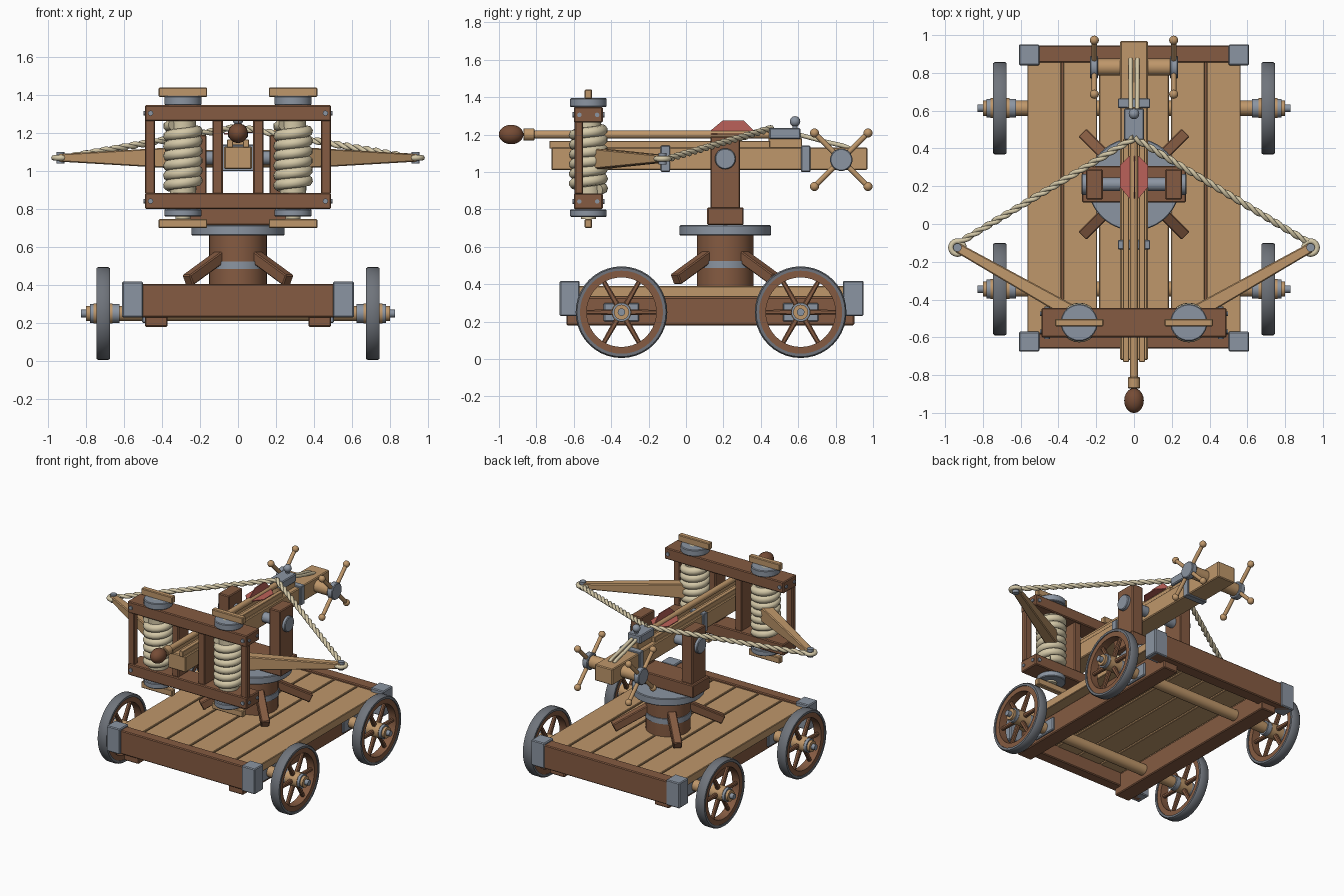
import bpy, bmesh, math
from mathutils import Vector

if "Cube" in bpy.data.objects:
    bpy.data.objects.remove(bpy.data.objects["Cube"])

def mat(name, c):
    m = bpy.data.materials.new(name)
    m.diffuse_color = (*c, 1)
    m.use_nodes = True
    m.node_tree.nodes["Principled BSDF"].inputs["Base Color"].default_value = m.diffuse_color
    return m

BROWN = mat("brown wood", (.235, .105, .054))
DARK = mat("dark brown wood", (.18, .072, .036))
TAN = mat("tan wood", (.52, .31, .145))
STEEL = mat("blue grey steel", (.26, .30, .36))
IRON = mat("dark iron", (.16, .175, .20))
ROPE = mat("pale rope", (.66, .58, .39))
RED = mat("faded red", (.50, .12, .10))

def finish(name, bm, m, bevel=0, smooth=False):
    bmesh.ops.recalc_face_normals(bm, faces=bm.faces)
    me = bpy.data.meshes.new(name)
    bm.to_mesh(me)
    bm.free()
    me.materials.append(m)
    o = bpy.data.objects.new(name, me)
    bpy.context.collection.objects.link(o)
    bpy.context.view_layer.objects.active = o
    bpy.ops.object.select_all(action='DESELECT')
    o.select_set(True)
    if smooth:
        bpy.ops.object.shade_smooth_by_angle(angle=math.radians(35))
    if bevel:
        b = o.modifiers.new("bevel", 'BEVEL')
        b.width, b.segments = bevel, 1
    return o

def box(name, x, y, z, m, bevel=.006):
    bm = bmesh.new()
    bmesh.ops.create_cube(bm, size=1)
    for v in bm.verts:
        v.co = [(a + b) / 2 + t * abs(b - a) for (a, b), t in zip((x, y, z), v.co)]
    return finish(name, bm, m, bevel)

def mbox(name, s, x, y, z, m, bevel=.006):
    return box(name, sorted((s * x[0], s * x[1])), y, z, m, bevel)

def beam(name, p, q, size0, size1, m):
    # tapered square bar; sizes are (width, height) at each end
    p, q = Vector(p), Vector(q)
    d = (q - p).normalized()
    side = d.cross(Vector((0, 0, 1))).normalized()
    up = side.cross(d)
    bm = bmesh.new()
    rings = [[bm.verts.new(c + side * (i * w / 2) + up * (j * h / 2))
              for i, j in ((-1, -1), (1, -1), (1, 1), (-1, 1))]
             for c, (w, h) in ((p, size0), (q, size1))]
    for i in range(4):
        k = (i + 1) % 4
        bm.faces.new((rings[0][i], rings[0][k], rings[1][k], rings[1][i]))
    bm.faces.new(rings[0])
    bm.faces.new(rings[1])
    return finish(name, bm, m, .006)

def cyl(name, p, q, r, m, bevel=0, n=32):
    p, q = Vector(p), Vector(q)
    bm = bmesh.new()
    bmesh.ops.create_cone(bm, cap_ends=True, segments=n, radius1=r, radius2=r, depth=(q - p).length)
    bm.transform(Vector((0, 0, 1)).rotation_difference(q - p).to_matrix().to_4x4())
    bmesh.ops.translate(bm, verts=bm.verts, vec=(p + q) / 2)
    return finish(name, bm, m, bevel, True)

def ball(name, c, r, m):
    bm = bmesh.new()
    bmesh.ops.create_uvsphere(bm, u_segments=20, v_segments=12, radius=1)
    for v in bm.verts:
        v.co = [a + b * t for a, b, t in zip(c, r, v.co)]
    return finish(name, bm, m, 0, True)

def ring(name, c, profile, m, n=40):
    # lathe a closed (x, radius) profile about the x axis
    bm = bmesh.new()
    rows = [[bm.verts.new((c[0] + x, c[1] + r * math.cos(a), c[2] + r * math.sin(a))) for x, r in profile]
            for a in (2 * math.pi * i / n for i in range(n))]
    k = len(profile)
    for i in range(n):
        for j in range(k):
            A, B = rows[i], rows[(i + 1) % n]
            bm.faces.new((A[j], A[(j + 1) % k], B[(j + 1) % k], B[j]))
    return finish(name, bm, m, 0, True)

def tube(name, pts, r, m, cyclic=False):
    cu = bpy.data.curves.new(name, 'CURVE')
    cu.dimensions, cu.bevel_depth, cu.bevel_resolution, cu.use_fill_caps = '3D', r, 2, True
    sp = cu.splines.new('POLY')
    sp.points.add(len(pts) - 1)
    for a, b in zip(sp.points, pts):
        a.co = (*b, 1)
    sp.use_cyclic_u = cyclic
    sp.use_smooth = True
    cu.materials.append(m)
    o = bpy.data.objects.new(name, cu)
    bpy.context.collection.objects.link(o)
    bpy.ops.object.select_all(action='DESELECT')
    o.select_set(True)
    bpy.context.view_layer.objects.active = o
    bpy.ops.object.convert(target='MESH')

def helix(p, q, r, turns, phase=0, steps=24):
    p, q = Vector(p), Vector(q)
    d = (q - p).normalized()
    u = d.orthogonal().normalized()
    v = d.cross(u)
    n = int(turns * steps)
    return [p.lerp(q, i / n) + r * (u * math.cos(t) + v * math.sin(t))
            for i in range(n + 1) for t in [phase + 2 * math.pi * i / steps]]

# Deck: planks, rails, end beams, corner irons
for i in range(6):
    x = -.475 + .19 * i
    box("deck_plank", (x - .09, x + .09), (-.59, .86), (.33, .39), TAN, .004)
for n, y in (("front_beam", (-.66, -.58)), ("back_beam", (.855, .945))):
    box(n, (-.59, .59), y, (.23, .405), BROWN)
for s in (-1, 1):
    mbox("side_rail", s, (.37, .49), (-.64, .9), (.18, .33), BROWN)
    for y in ((-.675, -.57), (.84, .95)):
        mbox("corner_iron", s, (.5, .61), y, (.23, .418), STEEL)

# Wheels and axles
for y in (-.345, .613):
    cyl("axle", (-.8, y, .25), (.8, y, .25), .04, TAN)
    for s in (-1, 1):
        c = (s * .71, y, .25)
        ring("wheel_tyre", c, [(-.036, .222), (-.036, .238), (-.026, .245), (.026, .245), (.036, .238), (.036, .222)], IRON)
        ring("wheel_rim", c, [(-.03, .186), (-.03, .224), (.03, .224), (.03, .186)], BROWN)
        cyl("wheel_hub", (s * .66, y, .25), (s * .76, y, .25), .053, TAN)
        for a, b in ((.625, .67), (.752, .78)):
            cyl("hub_band", (s * a, y, .25), (s * b, y, .25), .05, STEEL)
        cyl("axle_pin", (s * .79, y, .25), (s * .828, y, .25), .02, STEEL)
        for i in range(6):
            a = math.pi * i / 3
            d = Vector((0, math.cos(a), math.sin(a)))
            beam("wheel_spoke", Vector(c) + d * .04, Vector(c) + d * .2 + Vector((s * 1e-4, 0, 0)), (.03, .03), (.024, .024), BROWN)
        mbox("axle_plate", s, (.485, .505), (y - .095, y + .095), (.2, .3), STEEL)

# Turntable with struts
PY = .21
cyl("turntable_column", (0, PY, .385), (0, PY, .67), .152, BROWN)
cyl("column_band", (0, PY, .485), (0, PY, .525), .158, STEEL)
cyl("turntable_disc", (0, PY, .66), (0, PY, .715), .245, STEEL, .005, 48)
for sx in (-1, 1):
    for sy in (-1, 1):
        beam("column_strut", (sx * .08, PY + sy * .08, .56), (sx * .265, PY + sy * .265, .425), (.06, .06), (.06, .06), BROWN)

# Fork and pivot
box("fork_base", (-.275, .275), (.113, .308), (.715, .81), BROWN)
for s in (-1, 1):
    mbox("fork_post", s, (.165, .255), (.13, .29), (.8, 1.19), BROWN)
    cyl("pivot_axle", (s * .06, PY, 1.07), (s * .26, PY, 1.07), .036, STEEL)
    cyl("pivot_boss", (s * .25, PY, 1.07), (s * .278, PY, 1.07), .056, STEEL, .005)

# Stock, guide rails, straps
box("stock", (-.073, .073), (-.72, .97), (1.01, 1.13), TAN)
for s in (-1, 1):
    mbox("guide_rail", s, (.026, .058), (-.73, .45), (1.125, 1.166), TAN, .003)
for y in (-.11, .64):
    box("stock_strap", (-.085, .085), (y - .025, y + .025), (1.0, 1.14), STEEL, .004)

# Bolt with knob, collar and fins
cyl("bolt_shaft", (0, -.86, 1.2), (0, .46, 1.2), .021, TAN)
cyl("bolt_collar", (0, -.87, 1.2), (0, -.81, 1.2), .033, TAN, .004)
ball("bolt_knob", (0, -.935, 1.2), (.052, .066, .052), DARK)
for dx, dz in ((1, 0), (-1, 0), (0, 1)):
    bm = bmesh.new()
    bm.faces.new([bm.verts.new((dx * r, y, 1.2 + dz * r)) for y, r in
                  ((.135, .012), (.135, .024), (.195, .074), (.31, .074), (.36, .024), (.36, .012))])
    off = Vector((dz, 0, dx)) * .006
    r = bmesh.ops.extrude_face_region(bm, geom=bm.faces[:])
    for v in [g for g in r["geom"] if isinstance(g, bmesh.types.BMVert)]:
        v.co += off
    finish("bolt_fin", bm, RED)

# Trigger block and pull rope
box("trigger_slider", (-.036, .036), (.44, .62), (1.12, 1.18), TAN, .003)
box("trigger_block", (-.053, .053), (.445, .612), (1.175, 1.235), STEEL, .006)
cyl("trigger_stem", (0, .583, 1.23), (0, .583, 1.26), .013, STEEL)
ball("trigger_ball", (0, .583, 1.27), (.028,) * 3, STEEL)
for s in (-1, 1):
    tube("pull_rope", [(s * .016, .6, 1.2), (s * .018, .75, 1.16), (s * .018, .84, 1.14), (s * .018, .875, 1.125)], .012, ROPE)

# Windlass with levers
WY, WZ = .83, 1.065
cyl("windlass_drum", (-.2, WY, WZ), (.2, WY, WZ), .045, TAN)
for s in (-1, 1):
    cyl("windlass_hub", (s * .19, WY, WZ), (s * .233, WY, WZ), .06, STEEL, .005)
    for dy in (-1, 1):
        for dz in (-1, 1):
            tip = (s * .21, WY + dy * .143, WZ + dz * .143)
            cyl("windlass_lever", (s * .21, WY, WZ), tip, .014, TAN, 0, 16)
            ball("lever_knob", tip, (.024,) * 3, TAN)

# Torsion frame
FY = -.522
for z in ((.8, .885), (1.263, 1.347)):
    box("frame_beam", (-.49, .49), (-.6, -.445), z, BROWN)
for s in (-1, 1):
    mbox("frame_outer_post", s, (.437, .49), (-.595, -.55), (.88, 1.27), BROWN)
    mbox("frame_inner_post", s, (.08, .135), (-.585, -.46), (.88, 1.27), BROWN)
    for z in (.842, 1.305):
        cyl("frame_bolt", (s * .46, -.608, z), (s * .46, -.437, z), .014, STEEL, 0, 12)
        for y in (-.57, -.475):
            cyl("frame_side_bolt", (s * .47, y, z), (s * .497, y, z), .012, STEEL, 0, 12)
    # Rope springs, washers and wedge bars
    X = s * .29
    cyl("spring_core", (X, FY, .78), (X, FY, 1.37), .068, ROPE)
    tube("spring_coil", helix((X, FY, .905), (X, FY, 1.243), .076, 6.5), .029, ROPE)
    for a, b, c, d in ((1.347, 1.395, 1.39, 1.44), (.76, .80, .70, .765)):
        cyl("spring_washer", (X, FY, a), (X, FY, b), .098, STEEL, .005)
        box("spring_wedge", (X - .128, X + .128), (FY - .02, FY + .02), (c, min(d, 1.44) if c > 1 else .748), TAN, .005)
        cyl("spring_pin", (X, FY, min(a, d) - .012), (X, FY, b), .04, ROPE)
    # Throwing arms and bowstring
    tip = Vector((s * .935, -.125, 1.07))
    beam("throwing_arm", (X, -.49, 1.07), tip, (.08, .115), (.05, .04), TAN)
    cyl("arm_tip_pin", tip - Vector((0, 0, .03)), tip + Vector((0, 0, .03)), .022, STEEL)
    tube("arm_tip_loop", [tip + Vector((.034 * math.cos(t), .034 * math.sin(t), 0))
                          for t in (math.tau * i / 24 for i in range(24))], .015, ROPE, True)
    start = tip + Vector((-s * .015, .03, 0))
    for ph in (0, math.pi):
        tube("bowstring_strand", helix(start, (0, .455, 1.232), .008, 9, ph, 12), .012, ROPE)
